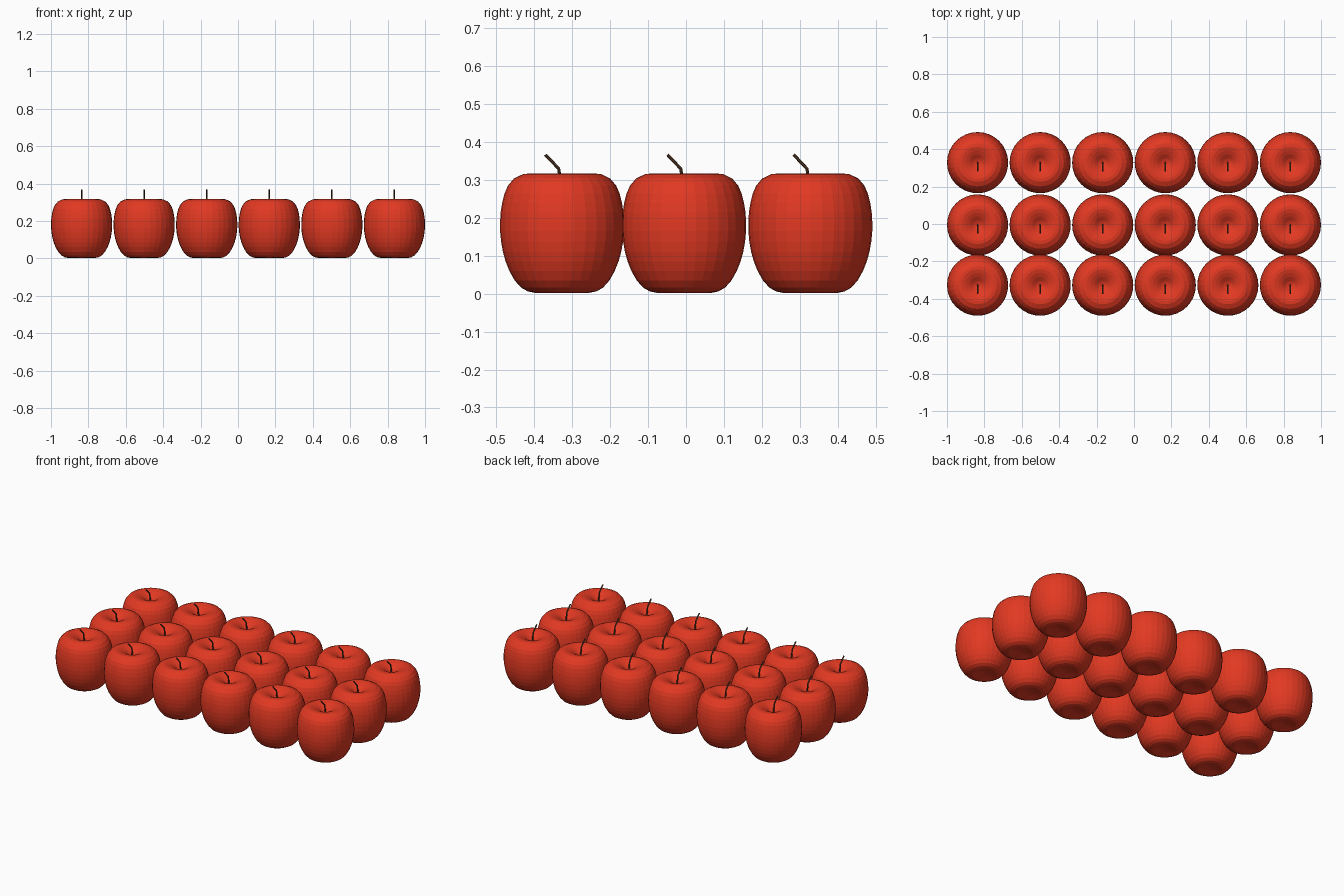
import bpy, bmesh, math
from mathutils import Vector

if "Cube" in bpy.data.objects:
    bpy.data.objects.remove(bpy.data.objects["Cube"])


def material(name, color):
    m = bpy.data.materials.new(name)
    m.diffuse_color = color
    m.use_nodes = True
    m.node_tree.nodes["Principled BSDF"].inputs["Base Color"].default_value = m.diffuse_color
    return m


def make_mesh(name, rings, mat):
    """Skin a list of vertex rings; a one-point ring becomes a pole."""
    bm = bmesh.new()
    loops = [[bm.verts.new(p) for p in ring] for ring in rings]
    for a, b in zip(loops, loops[1:]):
        n = max(len(a), len(b))
        for i in range(n):
            j = (i + 1) % n
            if len(a) == 1:
                bm.faces.new((a[0], b[j], b[i]))
            elif len(b) == 1:
                bm.faces.new((a[i], a[j], b[0]))
            else:
                bm.faces.new((a[i], a[j], b[j], b[i]))
    for end in (loops[0], loops[-1]):
        if len(end) > 2:
            bm.faces.new(end)
    bmesh.ops.recalc_face_normals(bm, faces=bm.faces)
    mesh = bpy.data.meshes.new(name)
    bm.to_mesh(mesh)
    bm.free()
    mesh.materials.append(mat)
    return mesh


# apple body: lathed profile (radius, height) with top and bottom dimples
SIDES = 32
profile = [(0, .014), (.035, .009), (.070, .002), (.090, .006), (.108, .016),
           (.125, .035), (.139, .060), (.149, .085), (.156, .110),
           (.161, .138), (.1635, .165), (.1635, .190), (.162, .215),
           (.158, .240), (.152, .264), (.143, .285), (.127, .304),
           (.102, .316), (.085, .317), (.065, .312), (.045, .303),
           (.022, .288), (0, .280)]
body_rings = []
for r, z in profile:
    if r == 0:
        body_rings.append([(0, 0, z)])
    else:
        body_rings.append([(r * math.cos(2 * math.pi * i / SIDES),
                            r * math.sin(2 * math.pi * i / SIDES), z)
                           for i in range(SIDES)])
body = make_mesh("apple_body", body_rings, material("red_skin", (.76, .041, .016, 1)))

# stem: thin tube kinked towards the front
path = [(0, .270), (-.005, .305), (-.009, .330), (-.026, .348), (-.044, .367)]
stem_rings = []
for k, (y, z) in enumerate(path):
    p, q = path[max(k - 1, 0)], path[min(k + 1, len(path) - 1)]
    t = Vector((0, q[0] - p[0], q[1] - p[1])).normalized()
    side = Vector((1, 0, 0))
    up = t.cross(side)
    stem_rings.append([Vector((0, y, z)) + .0042 * (side * math.cos(a) + up * math.sin(a))
                       for a in (i * math.pi / 4 for i in range(8))])
stem = make_mesh("apple_stem", stem_rings, material("dark_stem", (.11, .05, .025, 1)))

# rows of apples
for y in (-.327, -.005, .328):
    for i in range(6):
        x = (i - 2.5) * .3345
        for mesh in (body, stem):
            ob = bpy.data.objects.new(mesh.name, mesh)
            ob.location = (x, y, 0)
            bpy.context.collection.objects.link(ob)
